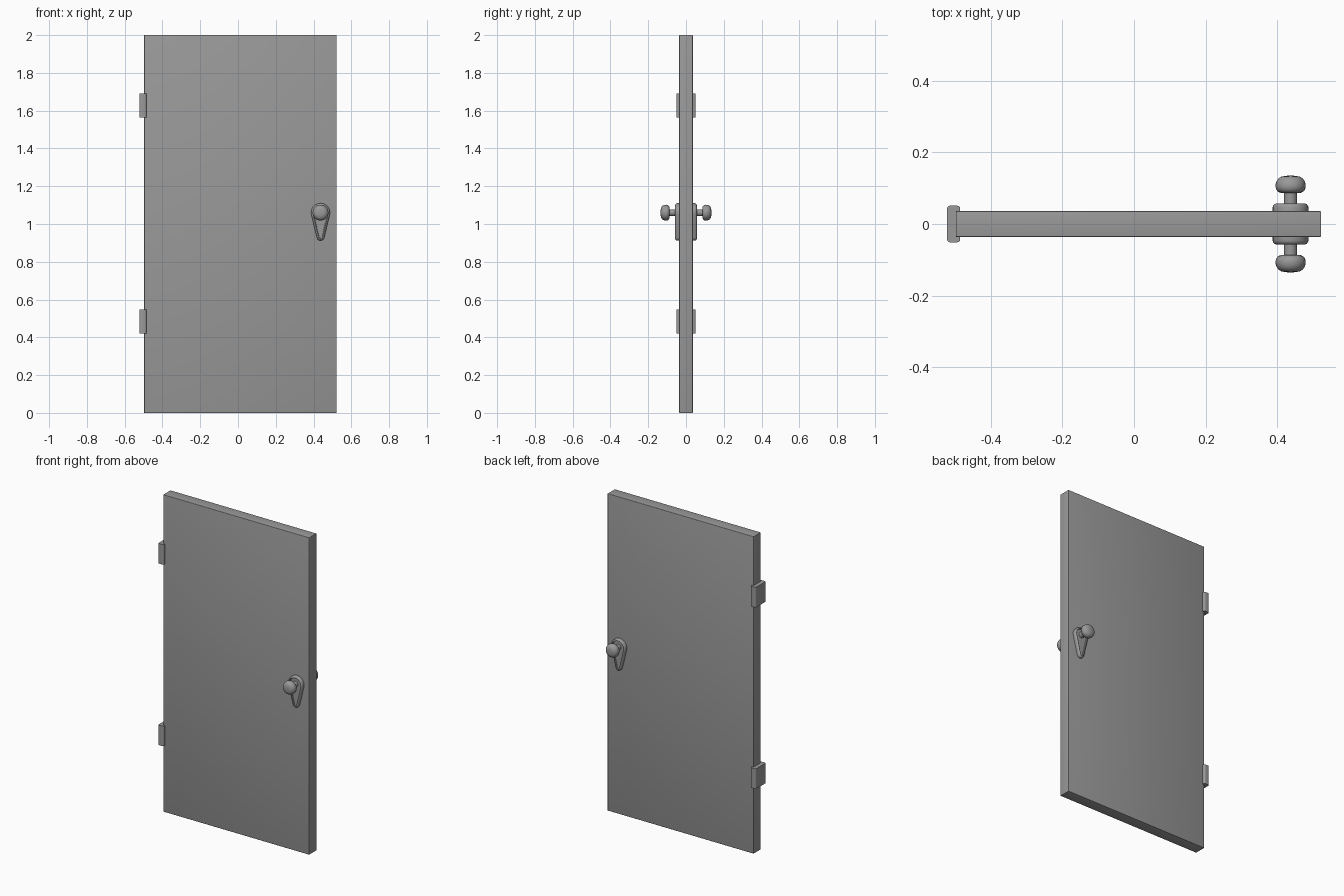
import bpy, bmesh, math
from mathutils import Vector

if "Cube" in bpy.data.objects:
    bpy.data.objects.remove(bpy.data.objects["Cube"])

KX, KZ = 0.437, 1.06  # knob axis

dark = bpy.data.materials.new("dark_grey")
dark.diffuse_color = (0.32, 0.32, 0.32, 1)
dark.use_nodes = True
dark.node_tree.nodes["Principled BSDF"].inputs["Base Color"].default_value = dark.diffuse_color


def make_object(name, bm):
    bmesh.ops.recalc_face_normals(bm, faces=bm.faces)
    me = bpy.data.meshes.new(name)
    bm.to_mesh(me)
    bm.free()
    me.materials.append(dark)
    ob = bpy.data.objects.new(name, me)
    bpy.context.collection.objects.link(ob)
    bpy.ops.object.select_all(action='DESELECT')
    ob.select_set(True)
    bpy.context.view_layer.objects.active = ob
    bpy.ops.object.shade_smooth_by_angle(angle=math.radians(35))
    return ob


def box(name, lo, hi, bevel, segments, vertical_only=False):
    bm = bmesh.new()
    bmesh.ops.create_cube(bm, size=1)
    lo, hi = Vector(lo), Vector(hi)
    for v in bm.verts:
        v.co = (lo + hi) / 2 + v.co * (hi - lo)
    edges = [e for e in bm.edges if not vertical_only
             or abs(e.verts[0].co.z - e.verts[1].co.z) > 0.01]
    bmesh.ops.bevel(bm, geom=edges, offset=bevel, segments=segments,
                    profile=0.5, affect='EDGES')
    return make_object(name, bm)


def teardrop(r1, z1, r2, z2, y, n=16):
    # outline of two circles joined by their outer tangents
    t = math.asin((r1 - r2) / (z1 - z2))
    pts = []
    for r, z, a0, a1 in ((r1, z1, -t, math.pi + t), (r2, z2, math.pi + t, 2 * math.pi - t)):
        for i in range(n + 1):
            a = a0 + (a1 - a0) * i / n
            pts.append((KX + r * math.cos(a), y, z + r * math.sin(a)))
    return pts


def plate(name, s):
    # backplate with raised rounded rim and recessed centre: (depth, inset) rings
    bm = bmesh.new()
    rings = []
    for y, inset in ((0.03, 0), (0.046, 0), (0.051, 0.0015), (0.055, 0.0045),
                     (0.057, 0.009), (0.055, 0.012), (0.050, 0.013)):
        pts = teardrop(0.05 - inset, KZ, 0.02 - inset, 0.932, s * y)
        rings.append([bm.verts.new(p) for p in pts])
    n = len(rings[0])
    for a, b in zip(rings, rings[1:]):
        for i in range(n):
            j = (i + 1) % n
            bm.faces.new((a[i], a[j], b[j], b[i]))
    bm.faces.new(rings[0])
    bm.faces.new(rings[-1])
    return make_object(name, bm)


def knob(name, s, n=32):
    # lathed stem and rounded knob: (radius, depth) profile
    prof = [(0, 0.045), (0.018, 0.045), (0.018, 0.087), (0.028, 0.087), (0.035, 0.090),
            (0.040, 0.096), (0.042, 0.104), (0.0415, 0.112), (0.039, 0.120),
            (0.034, 0.127), (0.026, 0.132), (0.014, 0.1345), (0, 0.135)]
    bm = bmesh.new()
    vs = [bm.verts.new((KX + r, s * y, KZ)) for r, y in prof]
    es = [bm.edges.new(p) for p in zip(vs, vs[1:])]
    bmesh.ops.spin(bm, geom=vs + es, cent=(KX, 0, KZ), axis=(0, 1, 0),
                   angle=2 * math.pi, steps=n)
    bmesh.ops.remove_doubles(bm, verts=bm.verts, dist=1e-5)
    return make_object(name, bm)


# door leaf
box("door_panel", (-0.497, -0.036, 0), (0.522, 0.036, 2), 0.002, 3)

# hinges on the left edge
for label, z in (("lower", 0.42), ("upper", 1.565)):
    box(label + "_hinge", (-0.522, -0.051, z), (-0.485, 0.051, z + 0.127), 0.008, 3, True)

# handles on both faces
for label, s in (("front", -1), ("back", 1)):
    plate(label + "_backplate", s)
    knob(label + "_knob", s)
